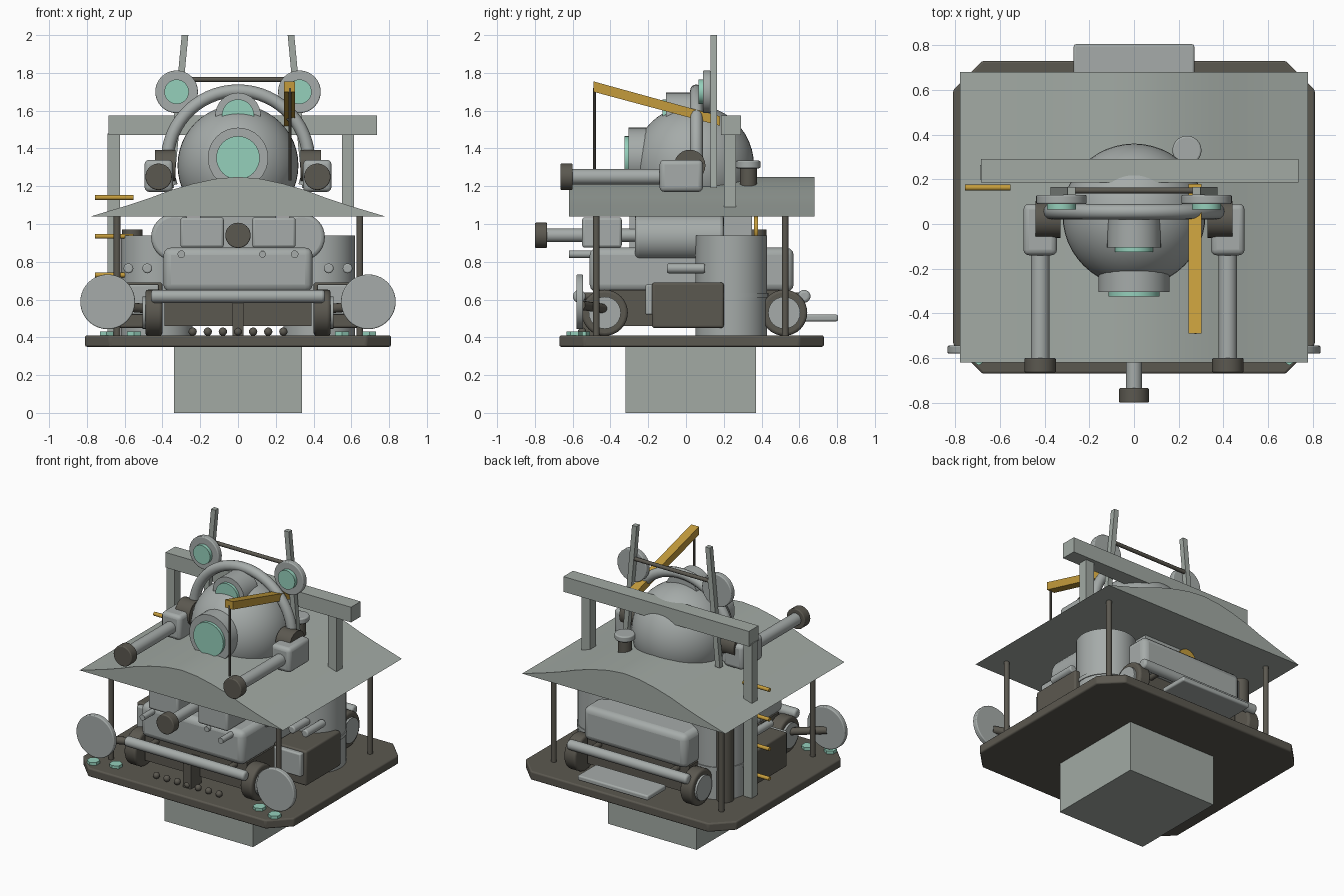
import bpy, bmesh, math
from mathutils import Vector

cube = bpy.data.objects.get("Cube")
if cube:
    bpy.data.objects.remove(cube, do_unlink=True)


def material(name, rgb):
    m = bpy.data.materials.new(name)
    m.use_nodes = True
    m.diffuse_color = (*rgb, 1)
    m.node_tree.nodes["Principled BSDF"].inputs["Base Color"].default_value = (*rgb, 1)
    return m


STONE = material("sage grey", (.36, .40, .37))
STEEL = material("steel grey", (.38, .41, .40))
DARK = material("dark umber", (.105, .098, .08))
GOLD = material("crane yellow", (.55, .33, .045))
TEAL = material("lens teal", (.30, .63, .50))


def finish(name, bm, mat, bevel=0, smooth=False):
    mesh = bpy.data.meshes.new(name)
    bmesh.ops.recalc_face_normals(bm, faces=bm.faces)
    bm.to_mesh(mesh)
    bm.free()
    mesh.materials.append(mat)
    ob = bpy.data.objects.new(name, mesh)
    bpy.context.collection.objects.link(ob)
    if bevel:
        mod = ob.modifiers.new("soft edges", 'BEVEL')
        mod.width, mod.segments = bevel, 3
    if smooth or bevel:
        bpy.ops.object.select_all(action='DESELECT')
        ob.select_set(True)
        bpy.context.view_layer.objects.active = ob
        bpy.ops.object.shade_smooth_by_angle(angle=math.radians(35))
    return ob


def box(name, x, y, z, mat, bevel=0):
    bm = bmesh.new()
    bmesh.ops.create_cube(bm, size=1)
    for v in bm.verts:
        v.co = [(a + b) / 2 + c * (b - a) for (a, b), c in zip((x, y, z), v.co)]
    return finish(name, bm, mat, bevel)


def rod(name, start, end, r, mat, sides=32, bevel=0):
    a, b = Vector(start), Vector(end)
    bm = bmesh.new()
    bmesh.ops.create_cone(bm, cap_ends=True, segments=sides, radius1=r, radius2=r, depth=(b - a).length)
    turn = (b - a).to_track_quat('Z', 'Y').to_matrix()
    for v in bm.verts:
        v.co = turn @ v.co + (a + b) / 2
    return finish(name, bm, mat, bevel, sides > 8)


def ball(name, centre, r, mat, u=48, v=24):
    bm = bmesh.new()
    bmesh.ops.create_uvsphere(bm, u_segments=u, v_segments=v, radius=r)
    bmesh.ops.translate(bm, verts=bm.verts, vec=centre)
    return finish(name, bm, mat, 0, True)


def prism(name, outline, offset, mat, bevel=0):
    bm = bmesh.new()
    face = bm.faces.new([bm.verts.new(p) for p in outline])
    ext = bmesh.ops.extrude_face_region(bm, geom=[face])["geom"]
    bmesh.ops.translate(bm, vec=offset, verts=[g for g in ext if isinstance(g, bmesh.types.BMVert)])
    return finish(name, bm, mat, bevel, True)


# Plinth and chamfered deck
box("plinth", (-.34, .34), (-.32, .37), (0, .36), STONE)
deck = [(.68, -.67), (.81, -.54), (.81, .6), (.68, .73)]
deck += [(-x, y) for x, y in reversed(deck)]
prism("deck", [(x, y, .35) for x, y in deck], (0, 0, .06), DARK, .01)

# Canopy with a softly arched top
half = [(.78, 1.04), (.58, 1.1), (.46, 1.14), (.36, 1.178), (.24, 1.213), (.12, 1.239)]
arch = half + [(0, 1.25)] + [(-x, z) for x, z in reversed(half)]
prism("canopy", [(x, -.62, z) for x, z in arch], (0, 1.3, 0), STONE)
for x in (-.64, .645):
    for y in (-.475, .525):
        rod("canopy_post", (x, y, .4), (x, y, 1.05), .018, DARK, 16)

# Domed head with two lenses
ball("head_dome", (0, .04, 1.31), .32, STEEL)
rod("main_lens_ring", (0, -.2, 1.35), (0, -.305, 1.35), .16, STEEL)
rod("main_lens", (0, -.3, 1.35), (0, -.325, 1.35), .115, TEAL)
rod("upper_lens_ring", (0, .05, 1.575), (0, -.105, 1.575), .12, STEEL)
rod("upper_lens", (0, -.1, 1.575), (0, -.125, 1.575), .085, TEAL)
rod("vent_stem", (.237, .33, 1.15), (.237, .33, 1.3), .045, DARK)
rod("vent_cap", (.237, .33, 1.295), (.237, .33, 1.335), .065, STEEL, 32, .008)

# Tubular hoop over the head
curve = bpy.data.curves.new("hoop_curve", 'CURVE')
curve.dimensions, curve.bevel_depth, curve.bevel_resolution = '3D', .034, 4
line = curve.splines.new('POLY')
line.points.add(36)
for i, p in enumerate(line.points):
    a = math.radians(-20 + i * 220 / 36)
    p.co = (.375 * math.cos(a), .055, 1.33 + .375 * math.sin(a), 1)
line.use_smooth = True
curve.use_fill_caps = True
curve.materials.append(STEEL)
bpy.context.collection.objects.link(bpy.data.objects.new("hoop", curve))

# Rear gantry, rungs and crane
box("gantry_beam", (-.685, .737), (.185, .29), (1.47, 1.575), STONE)
box("tall_gantry_leg", (-.69, -.625), (.2, .265), (.4, 1.48), STONE)
box("short_gantry_leg", (.55, .615), (.2, .265), (1.05, 1.48), STONE)
for i in range(4):
    z = 1.14 - i * .205
    rod("rung", (-.756, .163, z), (-.553, .163, z), .013, GOLD, 12)
prism("crane_jib", [(.243, -.49, 1.7), (.243, -.49, 1.755), (.243, .18, 1.57), (.243, .18, 1.52)],
      (.06, 0, 0), GOLD)
rod("crane_cable", (.275, -.485, 1.72), (.275, -.485, 1.23), .008, DARK, 8)
rod("antenna_crossbar", (-.3, .15, 1.765), (.3, .15, 1.765), .013, DARK, 12)

# Central gun and long engine body
rod("gun_barrel", (0, -.75, .94), (0, -.3, .94), .036, STEEL)
rod("gun_muzzle", (0, -.8, .94), (0, -.735, .94), .067, DARK, 32, .006)
box("body", (-.395, .395), (-.51, .57), (.64, .875), STEEL, .04)
box("engine_core", (-.2, .2), (-.3, .35), (.85, 1.05), STEEL)
box("chassis", (-.39, .39), (-.46, .52), (.46, .65), DARK)
box("front_rib", (-.03, .03), (-.56, -.44), (.41, .6), DARK)
rod("body_cap", (.13, -.53, .84), (.13, -.48, .84), .018, STEEL, 16)
for y in (-.565, .625):
    bar = rod("bumper", (-.46, y, .617), (.46, y, .617), .034, STEEL, 24, .015)
    for x in (-.3, .3):
        inner = y * .8
        rod("bumper_bracket", (x, y, .617), (x, inner, .617), .02, DARK, 12)
box("rear_step", (-.27, .27), (.6, .805), (.485, .52), STEEL, .01)
for i in range(7):
    ball("roller", (-.24 + i * .08, -.55, .43), .022, DARK, 12, 8)
rod("yellow_drum", (-.12, .36, .97), (-.12, .38, .97), .07, GOLD, 24)
rod("dark_pipe", (-.56, .37, .4), (-.56, .37, .97), .055, DARK)

# Parts repeated on both sides
for s in (-1, 1):
    # Arm cannons
    box("shoulder", sorted((s * .345, s * .495)), (-.14, .09), (1.17, 1.34), STEEL, .025)
    rod("shoulder_pivot", (s * .33, .02, 1.31), (s * .44, .02, 1.31), .083, DARK, 24)
    rod("arm_barrel", (s * .42, -.62, 1.25), (s * .42, -.1, 1.25), .041, STEEL)
    rod("arm_muzzle", (s * .42, -.665, 1.25), (s * .42, -.6, 1.25), .07, DARK, 32, .006)
    # Head lamps and antennas
    rod("lamp_dish", (s * .325, .09, 1.7), (s * .325, .13, 1.7), .113, STEEL, 32, .006)
    rod("lamp_lens", (s * .325, .065, 1.7), (s * .325, .095, 1.7), .065, TEAL)
    prism("antenna", [(s * .263, .13, 2), (s * .298, .13, 2), (s * .375, .13, 1.19), (s * .34, .13, 1.19)],
          (0, .035, 0), STONE)
    # Gun housings and horizontal tanks
    box("gun_housing", sorted((s * .075, s * .305)), (-.55, -.34), (.875, 1.035), STEEL, .015)
    rod("housing_stub", (s * .19, -.35, .94), (s * .19, -.26, .94), .035, STEEL, 20)
    rod("side_tank", (s * .335, -.27, .93), (s * .335, .2, .93), .125, STEEL, 32, .02)
    # Upright silo with collar
    rod("silo", (s * .43, .24, .4), (s * .43, .24, .94), .19, STEEL, 40)
    rod("silo_collar", (s * .43, .24, .61), (s * .43, .24, .635), .196, STEEL, 40)
    # Side engine crate and its pipes
    box("crate", sorted((s * .4, s * .65)), (-.18, .2), (.45, .69), DARK, .012)
    box("crate_plate", sorted((s * .42, s * .63)), (-.215, -.175), (.52, .68), STEEL, .01)
    for x in (.48, .58):
        rod("exhaust", (s * x, -.1, .765), (s * x, .1, .765), .026, STEEL, 16, .008)
    rod("front_peg", (s * .3, -.62, .84), (s * .3, -.48, .84), .02, STEEL, 16)
    # Wheels with hubs
    for y in (-.43, .52):
        rod("wheel", (s * .4, y, .53), (s * .49, y, .53), .122, DARK, 32, .015)
        rod("hub", (s * .48, y, .53), (s * .505, y, .53), .085, STEEL, 24)
    # Corner dishes and deck rosettes
    rod("corner_dish", (s * .69, -.58, .588), (s * .69, -.545, .588), .145, STEEL, 40, .006)
    rod("dish_arm", (s * .69, -.555, .57), (s * .46, -.42, .55), .025, DARK, 12)
    for x, y in ((.55, -.55), (.695, -.59)):
        rod("rosette", (s * x, y, .405), (s * x, y, .43), .042, TEAL, 6)
